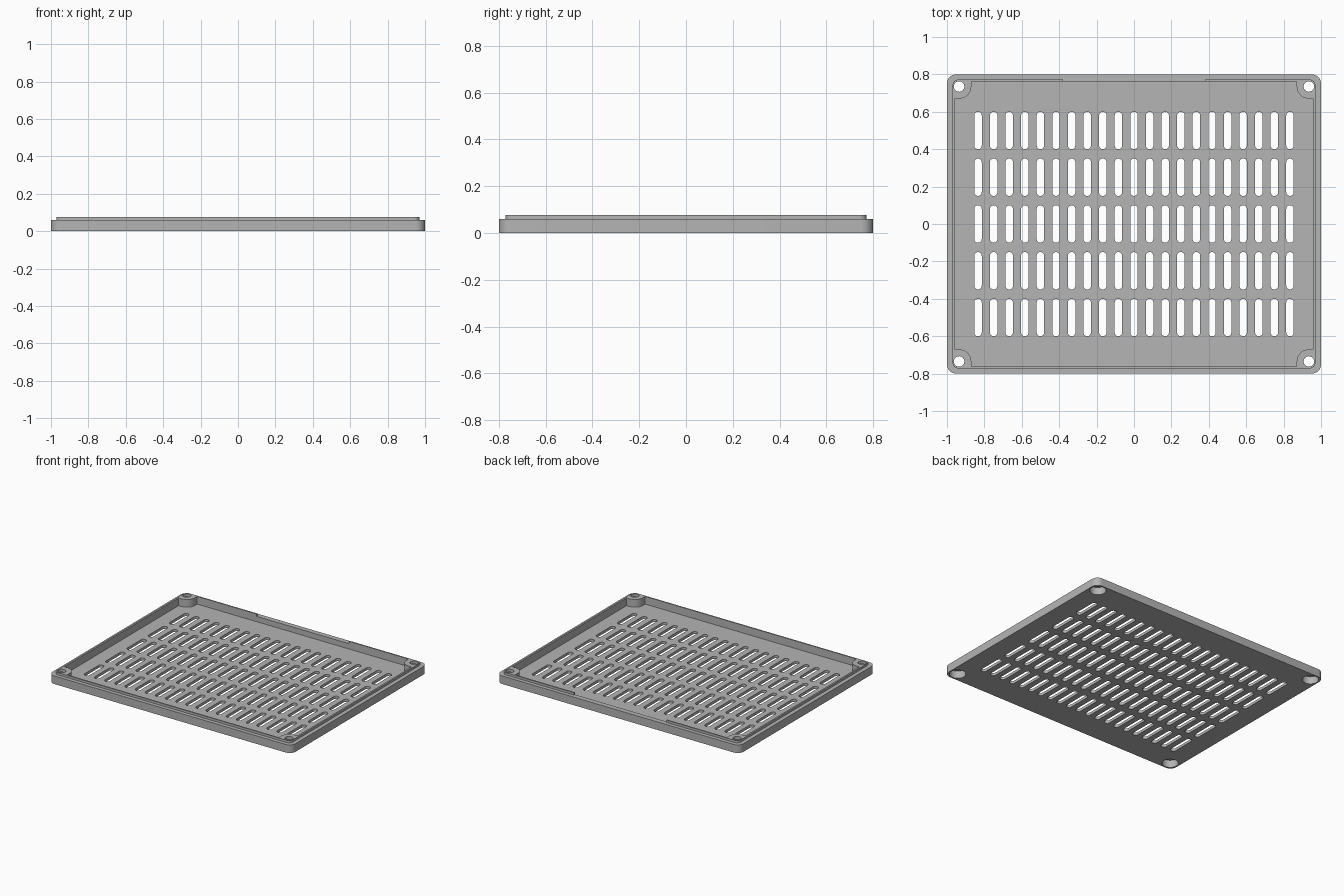
import bpy, bmesh
from math import sin, cos, pi

if "Cube" in bpy.data.objects:
    bpy.data.objects.remove(bpy.data.objects["Cube"], do_unlink=True)

grey = bpy.data.materials.new("light grey")
grey.use_nodes = True
colour = (0.46, 0.46, 0.46, 1)
grey.diffuse_color = colour
grey.node_tree.nodes["Principled BSDF"].inputs["Base Color"].default_value = colour

WALL, LIP, FLOOR = 0.06, 0.077, 0.02
SCREW_X, SCREW_Y, BOSS = 0.935, 0.735, 0.065
corners = [(sx * SCREW_X, sy * SCREW_Y) for sx in (-1, 1) for sy in (-1, 1)]


def arc(cx, cy, r, start, end, steps=10):
    return [(cx + r * cos(start + (end - start) * i / steps),
             cy + r * sin(start + (end - start) * i / steps)) for i in range(steps + 1)]


def rounded(hx, hy, r, cx=0, cy=0):
    """Outline of a rounded rectangle."""
    pts = []
    for k, (sx, sy) in enumerate([(1, 1), (-1, 1), (-1, -1), (1, -1)]):
        pts += arc(cx + sx * (hx - r), cy + sy * (hy - r), r, k * pi / 2, (k + 1) * pi / 2)
    return pts


def circle(cx, cy, r, n=40):
    return arc(cx, cy, r, 0, 2 * pi, n)[:-1]


def prism(name, outlines, z0, z1):
    """Extrude one or more separate outlines into closed solids."""
    bm = bmesh.new()
    for pts in outlines:
        clean = [p for i, p in enumerate(pts)
                 if abs(p[0] - pts[i - 1][0]) + abs(p[1] - pts[i - 1][1]) > 1e-5]
        face = bm.faces.new([bm.verts.new((x, y, z0)) for x, y in clean])
        top = bmesh.ops.extrude_face_region(bm, geom=[face])["geom"]
        bmesh.ops.translate(bm, vec=(0, 0, z1 - z0),
                            verts=[v for v in top if isinstance(v, bmesh.types.BMVert)])
    bmesh.ops.recalc_face_normals(bm, faces=bm.faces)
    mesh = bpy.data.meshes.new(name)
    bm.to_mesh(mesh)
    bm.free()
    mesh.materials.append(grey)
    obj = bpy.data.objects.new(name, mesh)
    bpy.context.collection.objects.link(obj)
    return obj


def combine(target, tool, operation):
    mod = target.modifiers.new(operation, "BOOLEAN")
    mod.operation, mod.solver, mod.object = operation, "EXACT", tool
    bpy.context.view_layer.objects.active = target
    bpy.ops.object.modifier_apply(modifier=mod.name)
    bpy.data.objects.remove(tool, do_unlink=True)


# Outer tray with a narrower raised lip
cover = prism("vented_cover", [rounded(1, 0.8, 0.05)], 0, WALL)
combine(cover, prism("lip", [rounded(0.97, 0.772, 0.03)], FLOOR / 2, LIP), "UNION")

# Lip gap along the middle of the back
combine(cover, prism("lip_gap", [[(-0.38, 0.7), (0.38, 0.7), (0.38, 0.9), (-0.38, 0.9)]],
                     WALL, 0.2), "DIFFERENCE")

# Cavity, leaving a rounded screw boss in each corner
quarter = [(0.958, SCREW_Y - BOSS)]
quarter += arc(SCREW_X, SCREW_Y, BOSS, 1.5 * pi, pi)
quarter += [(SCREW_X - BOSS, 0.762)]
half = quarter + [(-x, y) for x, y in reversed(quarter)]
cavity = half + [(x, -y) for x, y in reversed(half)]
combine(cover, prism("cavity", [cavity], FLOOR, 0.2), "DIFFERENCE")

# Screw holes with wide recesses from below
combine(cover, prism("screw_holes", [circle(x, y, 0.028) for x, y in corners], -0.1, 0.2),
        "DIFFERENCE")
combine(cover, prism("screw_recesses", [circle(x, y, 0.055) for x, y in corners], -0.1, WALL - 0.005),
        "DIFFERENCE")

# Ventilation slots
slots = [rounded(0.02, 0.1, 0.02, 0.0834 * i, 0.25 * j)
         for i in range(-10, 11) for j in range(-2, 3)]
combine(cover, prism("vent_slots", slots, -0.1, 0.1), "DIFFERENCE")

bpy.ops.object.select_all(action="DESELECT")
cover.select_set(True)
bpy.context.view_layer.objects.active = cover
bpy.ops.object.shade_smooth_by_angle(angle=pi / 6)
